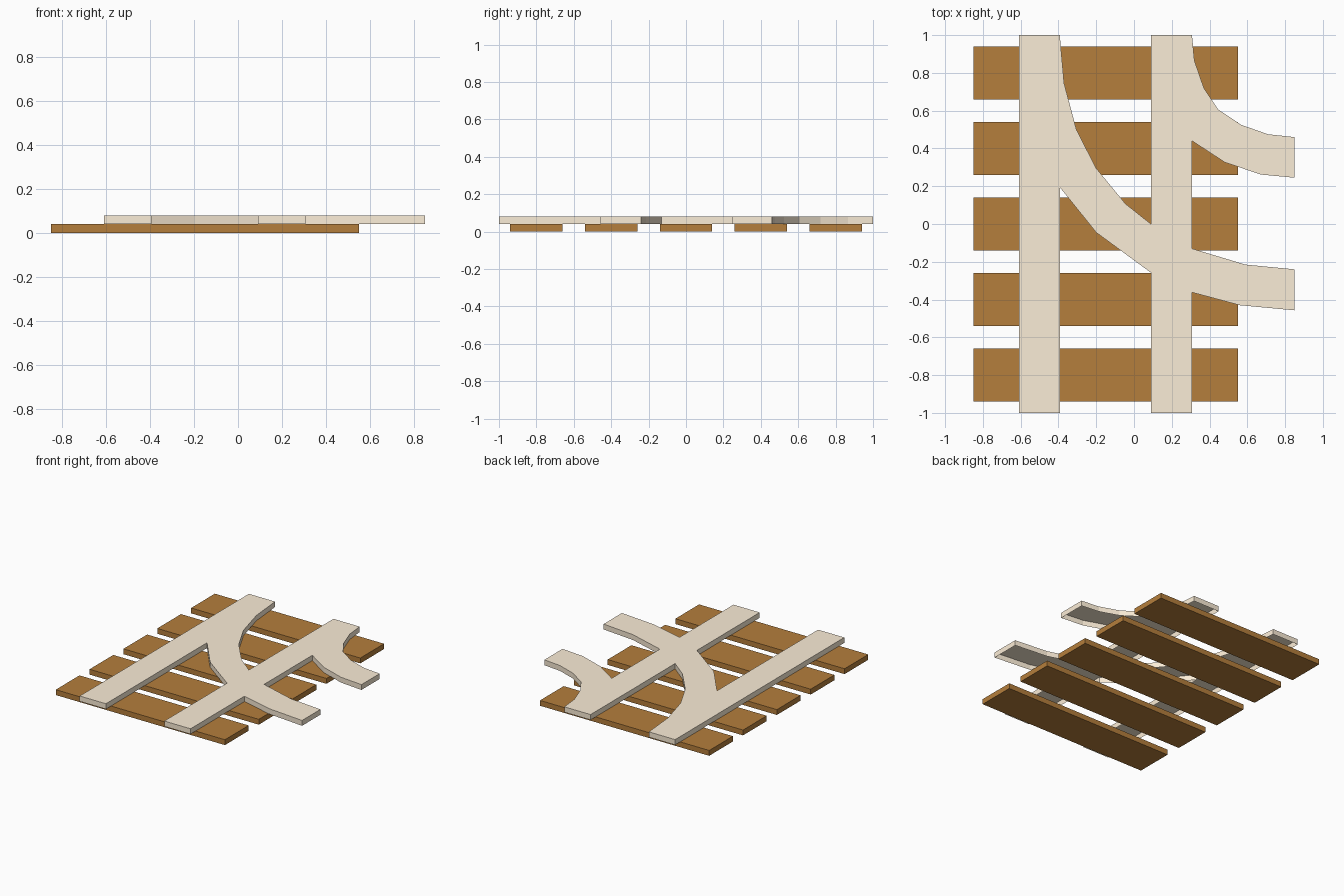
import bpy, bmesh

if "Cube" in bpy.data.objects:
    bpy.data.objects.remove(bpy.data.objects["Cube"])

SLEEPER_TOP, RAIL_TOP = 0.04, 0.08


def material(name, rgb):
    m = bpy.data.materials.new(name)
    m.diffuse_color = (*rgb, 1)
    m.use_nodes = True
    m.node_tree.nodes["Principled BSDF"].inputs["Base Color"].default_value = m.diffuse_color
    return m


def prism(name, outline, z0, z1, mat, open_bottom=False):
    """Extrude a flat outline (counter-clockwise) from z0 up to z1."""
    bm = bmesh.new()
    low = [bm.verts.new((x, y, z0)) for x, y in outline]
    high = [bm.verts.new((x, y, z1)) for x, y in outline]
    n = len(outline)
    for i in range(n):
        j = (i + 1) % n
        bm.faces.new((low[i], low[j], high[j], high[i]))
    caps = [bm.faces.new(high)]
    if not open_bottom:
        caps.append(bm.faces.new(low[::-1]))
    bm.normal_update()
    if n > 4:
        bmesh.ops.triangulate(bm, faces=caps)
    me = bpy.data.meshes.new(name)
    bm.to_mesh(me)
    bm.free()
    me.materials.append(mat)
    ob = bpy.data.objects.new(name, me)
    bpy.context.collection.objects.link(ob)
    return ob


wood = material("wood", (0.46, 0.21, 0.045))
steel = material("pale_rail", (0.97, 0.85, 0.68))

# Five wooden sleepers
for i in range(5):
    y = -0.8 + 0.4 * i
    prism(f"sleeper_{i + 1}",
          [(-0.85, y - 0.14), (0.55, y - 0.14), (0.55, y + 0.14), (-0.85, y + 0.14)],
          0, SLEEPER_TOP, wood)

# Straight rails joined with the two curved branches, as one outline
left_leg = [(-0.61, 1), (-0.61, -1), (-0.393, -1), (-0.393, 0.195)]
crossing_low = [(-0.2, -0.045), (0.09, -0.258)]
right_leg = [(0.09, -1), (0.307, -1)]
lower_branch = [(0.307, -0.362), (0.56, -0.43), (0.85, -0.457),
                (0.85, -0.24), (0.59, -0.215), (0.307, -0.13)]
upper_branch = [(0.307, 0.44), (0.48, 0.327), (0.67, 0.262), (0.85, 0.245),
                (0.85, 0.46), (0.71, 0.475), (0.567, 0.525), (0.445, 0.607),
                (0.37, 0.72), (0.32, 0.865), (0.307, 1)]
crossing_high = [(0.09, 1), (0.09, 0), (-0.045, 0.107), (-0.2, 0.295),
                 (-0.305, 0.5), (-0.37, 0.745), (-0.393, 1)]
prism("rails", left_leg + crossing_low + right_leg + lower_branch
      + upper_branch + crossing_high,
      SLEEPER_TOP, RAIL_TOP, steel, open_bottom=True)
